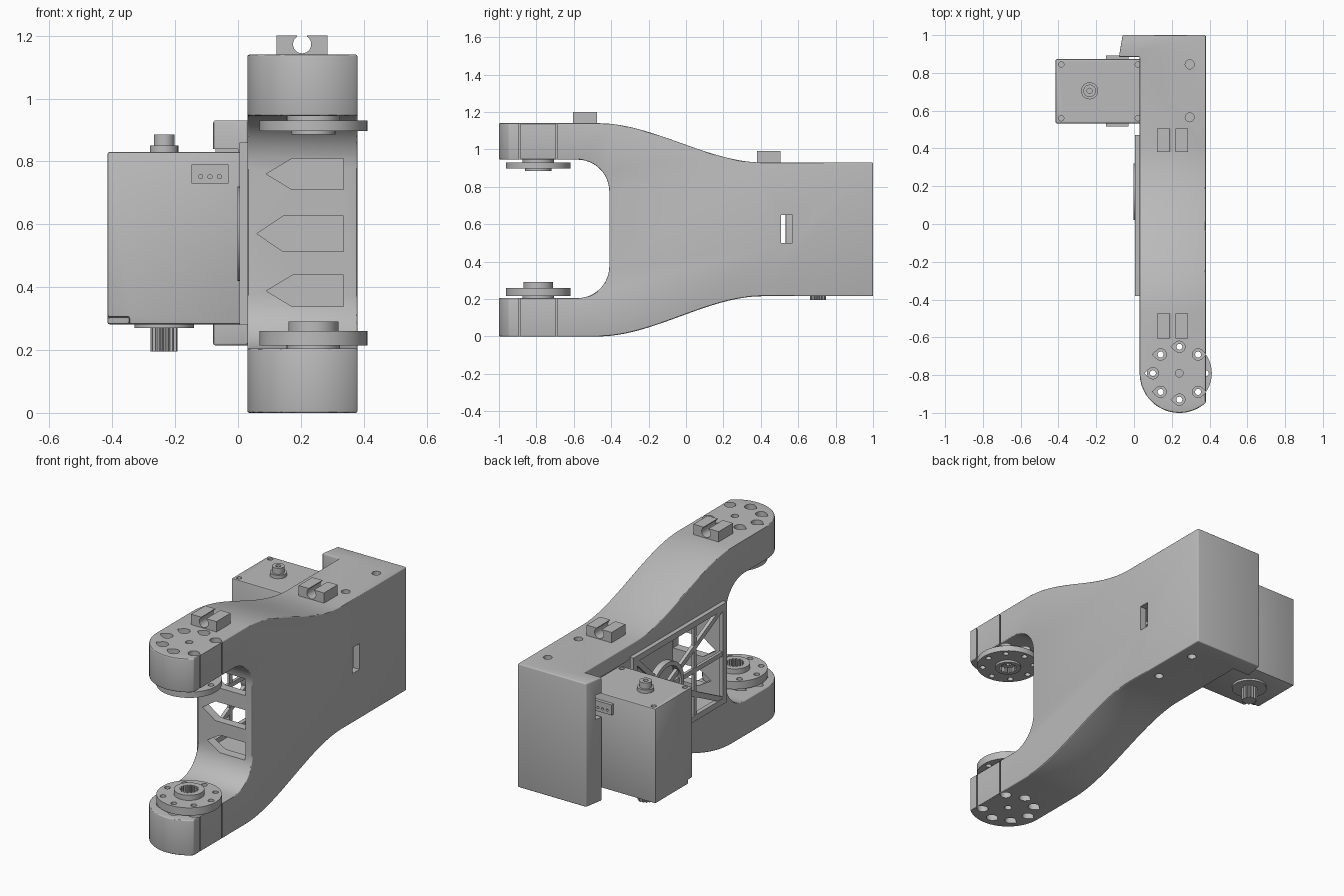
import bpy, bmesh, math
from mathutils import Vector

old = bpy.data.objects.get("Cube")
if old:
    bpy.data.objects.remove(old, do_unlink=True)

grey = bpy.data.materials.new("plain_grey")
grey.use_nodes = True
grey.diffuse_color = (0.5, 0.5, 0.5, 1)
grey.node_tree.nodes["Principled BSDF"].inputs["Base Color"].default_value = (0.5, 0.5, 0.5, 1)


def prism(name, pts, axis, lo, hi):
    """Extrude a 2D outline along an axis (x: y,z  y: x,z  z: x,y)."""
    place = {"x": lambda a, b, h: (h, a, b), "y": lambda a, b, h: (a, h, b),
             "z": lambda a, b, h: (a, b, h)}[axis]
    bm = bmesh.new()
    face = bm.faces.new([bm.verts.new(place(a, b, lo)) for a, b in pts])
    ext = bmesh.ops.extrude_face_region(bm, geom=[face])
    move = Vector(place(0, 0, hi - lo))
    bmesh.ops.translate(bm, vec=move, verts=[v for v in ext["geom"] if isinstance(v, bmesh.types.BMVert)])
    bmesh.ops.recalc_face_normals(bm, faces=bm.faces)
    me = bpy.data.meshes.new(name)
    bm.to_mesh(me)
    bm.free()
    me.materials.append(grey)
    ob = bpy.data.objects.new(name, me)
    bpy.context.collection.objects.link(ob)
    return ob


def rect(a0, a1, b0, b1):
    return [(a0, b0), (a1, b0), (a1, b1), (a0, b1)]


def arc(a, b, r, start, end, n):
    return [(a + r * math.cos(math.radians(start + (end - start) * i / n)),
             b + r * math.sin(math.radians(start + (end - start) * i / n))) for i in range(n + 1)]


def circle(a, b, r, n=32):
    return arc(a, b, r, 0, 360, n)[:-1]


def gear(a, b, r, depth, teeth):
    out = []
    for i in range(teeth * 4):
        t = math.tau * i / (teeth * 4)
        k = r if i % 4 < 2 else r - depth
        out.append((a + k * math.cos(t), b + k * math.sin(t)))
    return out


def apply(ob, mod):
    bpy.context.view_layer.objects.active = ob
    bpy.ops.object.modifier_apply(modifier=mod.name)


def combine(ob, tool, op="DIFFERENCE"):
    mod = ob.modifiers.new("bool", "BOOLEAN")
    mod.operation, mod.solver, mod.object = op, "EXACT", tool
    apply(ob, mod)
    bpy.data.objects.remove(tool, do_unlink=True)


def bevel(ob, width, segments):
    mod = ob.modifiers.new("bevel", "BEVEL")
    mod.width, mod.segments = width, segments
    mod.limit_method, mod.angle_limit = "ANGLE", math.radians(45)
    apply(ob, mod)


def smooth(ob):
    bpy.ops.object.select_all(action="DESELECT")
    ob.select_set(True)
    bpy.context.view_layer.objects.active = ob
    bpy.ops.object.shade_smooth_by_angle(angle=math.radians(30))


def join(name, parts):
    bpy.ops.object.select_all(action="DESELECT")
    for p in parts:
        p.select_set(True)
    bpy.context.view_layer.objects.active = parts[0]
    bpy.ops.object.join()
    parts[0].name = name
    return parts[0]


HX, HY = 0.24, -0.79          # joint axis
hole_spots = [(HX + 0.14 * math.cos(math.radians(a)), HY + 0.14 * math.sin(math.radians(a)))
              for a in range(45, 360, 45)]

# Forked body: side profile crossed with the plan outline
ramp = [i / 24 for i in range(25)]
ease = [(-0.47 + 0.88 * t, 3 * t * t - 2 * t ** 3) for t in ramp]
side = [(-1.1, 1.14)] + [(y, 1.14 - 0.21 * s) for y, s in ease] + [(1.1, 0.93), (1.1, 0.215)]
side += [(y, 0.215 * s) for y, s in reversed(ease)] + [(-1.1, 0), (-1.1, 0.205)]
side += arc(-0.58, 0.375, 0.17, -90, 0, 12) + arc(-0.58, 0.775, 0.17, 0, 90, 12) + [(-1.1, 0.945)]
body = prism("forked_body", side, "x", -0.2, 0.5)
plan = [(0.38, 1), (-0.06, 1), (-0.08, 0.885), (0.03, 0.885)]
plan += arc(HX, HY, 0.21, 180, 312, 24) + [(0.38, HY - 0.15)]
combine(body, prism("plan_cutter", plan, "z", -0.1, 1.3), "INTERSECT")
bevel(body, 0.014, 3)

# Hollow inside, open towards the motor side, with a connector notch in the rear lip
combine(body, prism("cavity", rect(-0.36, 0.885, 0.285, 0.845), "x", -0.2, 0.34))
combine(body, prism("connector_notch", rect(-0.2, 0.0, 0.7, 0.84), "y", 0.8, 0.93))

# Arrow windows in the fork throat and slot in the flat side
for tip, z, h in ((0.09, 0.76, 0.05), (0.06, 0.57, 0.056), (0.09, 0.388, 0.05)):
    win = [(tip, z), (tip + 0.083, z - h), (0.335, z - h), (0.335, z + h), (tip + 0.083, z + h)]
    combine(body, prism("window", win, "y", -0.5, -0.3))
combine(body, prism("side_slot", rect(0.507, 0.57, 0.5, 0.65), "x", 0.3, 0.5))

# Teardrop bolt holes in both fork tips, plus the axle holes
for x, y in hole_spots:
    d = 1 if x > HX + 0.01 else -1
    turn = 0 if d > 0 else 180
    drop = arc(x, y, 0.03, turn + 50, turn + 310, 14) + [(x + d * 0.045, y)]
    combine(body, prism("bolt_hole", drop, "z", -0.1, 1.3))
combine(body, prism("axle_hole", circle(HX, HY, 0.02, 20), "z", -0.1, 1.3))
for y in (0.565, 0.845):
    for lo, hi in ((0.9, 1), (0.1, 0.245)):
        combine(body, prism("screw_recess", circle(0.295, y, 0.024, 20), "z", lo, hi))
smooth(body)

# Two cable clips on the top
for name, y0, y1, z in (("front_clip", -0.605, -0.475, 1.14), ("rear_clip", 0.38, 0.505, 0.93)):
    clip = prism(name, rect(0.123, 0.285, z - 0.015, z + 0.06), "y", y0, y1)
    combine(clip, prism("clip_bore", circle(0.204, z + 0.033, 0.029, 24), "y", y0 - 0.1, y1 + 0.1))
    combine(clip, prism("clip_gap", rect(0.188, 0.22, z + 0.04, z + 0.1), "y", y0 - 0.1, y1 + 0.1))
    smooth(clip)

# Joint discs facing each other across the fork
for name, z0, z1, h0, h1, r in (("lower_disc", 0.215, 0.26, 0.255, 0.29, 0.08),
                                ("upper_disc", 0.897, 0.93, 0.885, 0.9, 0.07)):
    disc = prism(name, circle(HX, HY, 0.172, 48), "z", z0, z1)
    combine(disc, prism("hub", circle(HX, HY, r), "z", h0, h1), "UNION")
    low = z0 < 0.5
    bore = gear(HX, HY, 0.05, 0.008, 16)
    combine(disc, prism("bore", bore, "z", *((0.235, 0.4) if low else (0.8, 0.915))))
    combine(disc, prism("axle", circle(HX, HY, 0.02, 20), "z", z0 - 0.1, z1 + 0.1))
    for x, y in hole_spots + [(HX + 0.14, HY)]:
        combine(disc, prism("disc_hole", circle(x, y, 0.016, 16), "z", z0 - 0.1, z1 + 0.1))
    smooth(disc)
    # Seat between the disc and the arm
    smooth(prism(name + "_seat", circle(HX, HY, 0.085), "z", *((0.19, 0.216) if low else (0.929, 0.955))))


# Braced side cover
def bar(p, q, w, x0=0.005, x1=0.03):
    p, q = Vector(p), Vector(q)
    n = (q - p).normalized().orthogonal() * w / 2
    return prism("bar", [p + n, q + n, q - n, p - n], "x", x0, x1)


Y0, Y1, Z0, Z1, CY, CZ = -0.365, 0.455, 0.297, 0.843, 0.17, 0.57
corners = rect(Y0, Y1, Z0, Z1)
cover = [bar(corners[i], corners[(i + 1) % 4], 0.034) for i in range(4)]
cover += [bar((CY, CZ), c, 0.03, 0.008, 0.028) for c in corners]
cover += [bar((Y0, CZ), (Y1, CZ), 0.026, 0.01, 0.027), bar((-0.1, Z0), (-0.1, Z1), 0.026, 0.011, 0.026)]
for y, z in ((Y0, Z0), (Y0, Z1), (Y1, Z0), (Y1, Z1)):
    cover.append(prism("corner", rect(y - 0.017, y + 0.017, z - 0.017, z + 0.017), "x", 0.005, 0.03))
join("side_cover", cover)
ring = prism("cover_ring", circle(CY, CZ, 0.15, 40), "x", -0.002, 0.035)
combine(ring, prism("ring_bore", circle(CY, CZ, 0.125, 40), "x", -0.1, 0.1))
smooth(ring)
smooth(prism("cover_hub", circle(CY, CZ, 0.045, 24), "x", -0.002, 0.03))

# Motor case with corner screws, shaft button, output gear and sockets
MX, MY = -0.235, 0.705
motor = prism("motor_case", rect(-0.415, 0.05, 0.533, 0.873), "z", 0.282, 0.83)
combine(motor, prism("corner_step", rect(-0.5, -0.345, 0.28, 0.305), "y", 0.5, 0.57))
bevel(motor, 0.006, 2)
for x in (-0.385, 0.02):
    for y in (0.56, 0.845):
        combine(motor, prism("screw_pit", circle(x, y, 0.014, 16), "z", 0.815, 0.9))
smooth(motor)
smooth(prism("button_base", circle(MX, MY, 0.045), "z", 0.82, 0.85))
button = prism("shaft_button", circle(MX, MY, 0.033), "z", 0.82, 0.885)
combine(button, prism("button_bore", circle(MX, MY, 0.014, 16), "z", 0.86, 0.95))
smooth(button)
smooth(prism("gear_flange", circle(MX, MY, 0.095, 40), "z", 0.27, 0.29))
prism("output_gear", gear(MX, MY, 0.043, 0.008, 14), "z", 0.195, 0.28)
for name, y0, y1 in (("front_socket", 0.517, 0.54), ("rear_socket", 0.866, 0.892)):
    socket = prism(name, rect(-0.148, -0.03, 0.73, 0.79), "y", y0, y1)
    mid = y0 if y0 < MY else y1
    for x in (-0.119, -0.089, -0.059):
        combine(socket, prism("pin_hole", circle(x, 0.752, 0.007, 12), "y", mid - 0.012, mid + 0.012))
